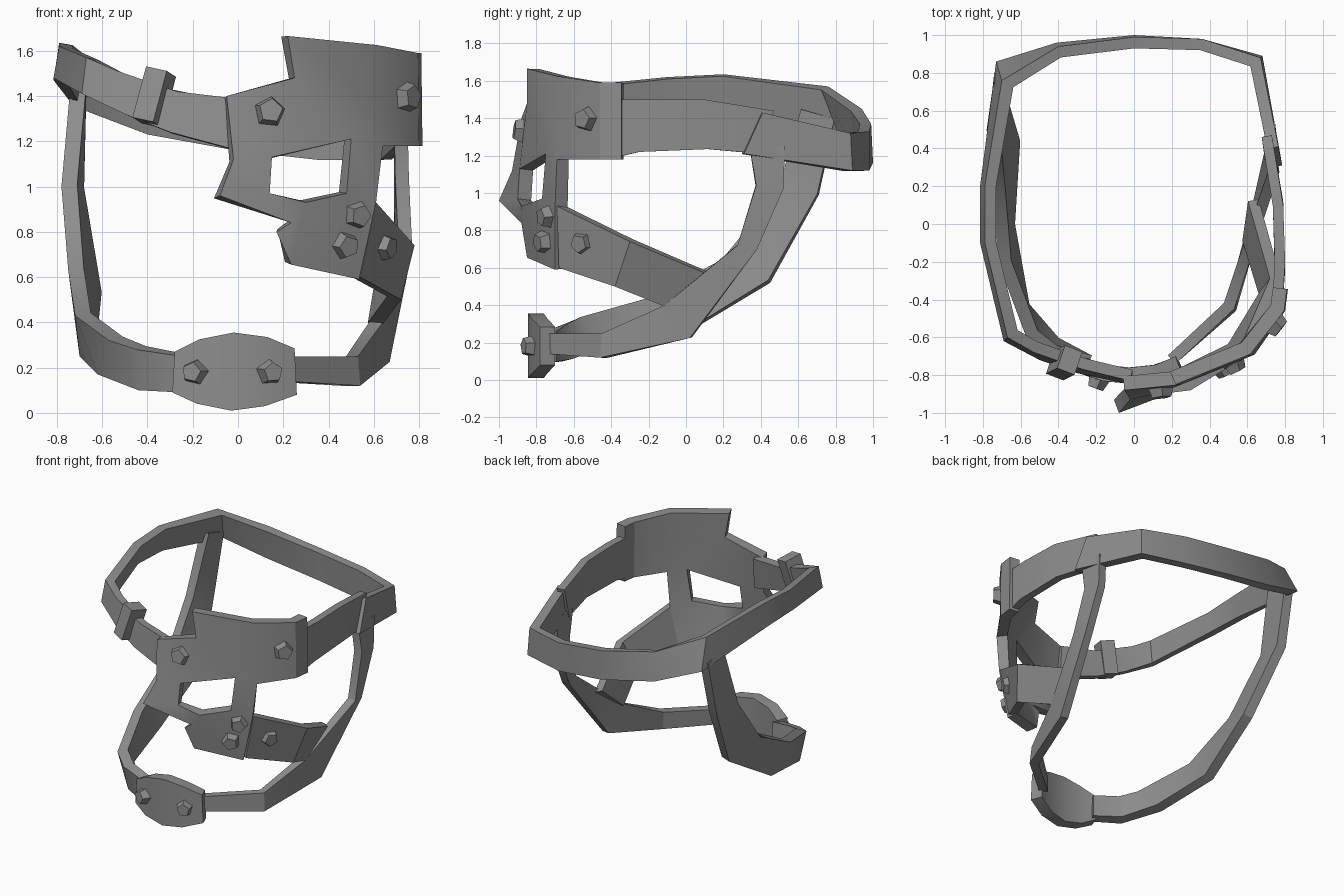
import bpy, bmesh, math
from mathutils import Vector
from mathutils.bvhtree import BVHTree

if "Cube" in bpy.data.objects:
    bpy.data.objects.remove(bpy.data.objects["Cube"])

gray = bpy.data.materials.new("dull_gray")
gray.diffuse_color = (0.27, 0.27, 0.27, 1)
gray.use_nodes = True
gray.node_tree.nodes["Principled BSDF"].inputs["Base Color"].default_value = gray.diffuse_color


def finish(name, bm):
    me = bpy.data.meshes.new(name)
    bm.to_mesh(me)
    bm.free()
    ob = bpy.data.objects.new(name, me)
    bpy.context.collection.objects.link(ob)
    me.materials.append(gray)
    bpy.ops.object.select_all(action='DESELECT')
    ob.select_set(True)
    bpy.context.view_layer.objects.active = ob
    return ob


def shell(name, verts, faces, thick):
    """Outer surface, turned away from the middle and thickened inward."""
    bm = bmesh.new()
    vs = [bm.verts.new(v) for v in verts]
    for f in faces:
        bm.faces.new([vs[i] for i in f])
    bmesh.ops.recalc_face_normals(bm, faces=bm.faces)
    out = 0
    for f in bm.faces:
        c = f.calc_center_median()
        out += f.normal.dot(Vector((c.x, c.y, 0))) * f.calc_area()
    if out < 0:
        bmesh.ops.reverse_faces(bm, faces=bm.faces)
    tree = BVHTree.FromBMesh(bm)
    ob = finish(name, bm)
    mod = ob.modifiers.new("thickness", 'SOLIDIFY')
    mod.thickness = thick
    mod.offset = -1
    mod.use_even_offset = True
    bpy.ops.object.modifier_apply(modifier=mod.name)
    bpy.ops.object.shade_smooth_by_angle(angle=math.radians(30))
    return tree


def band(name, pairs, thick):
    """Strap given by matching points on its two edges."""
    verts = [p for pair in pairs for p in pair]
    faces = [(2*i, 2*i+1, 2*i+3, 2*i+2) for i in range(len(pairs) - 1)]
    return shell(name, verts, faces, thick)


def rivet(name, tree, x, z, r, turn):
    """Five-sided stud sitting on a surface."""
    hit, n, _, _ = tree.ray_cast(Vector((x, -3, z)), Vector((0, 1, 0)))
    if hit is None:
        return
    if n.y > 0:
        n = -n
    bm = bmesh.new()
    bmesh.ops.create_cone(bm, cap_ends=True, segments=5, radius1=r, radius2=r * 0.72, depth=0.065)
    bmesh.ops.rotate(bm, verts=bm.verts, matrix=Vector((0, 0, 1)).rotation_difference(n).to_matrix()
                     @ Vector((1, 0, 0)).rotation_difference(Vector((math.cos(turn), math.sin(turn), 0))).to_matrix())
    bmesh.ops.translate(bm, verts=bm.verts, vec=hit + n * 0.015)
    finish(name, bm)


# head strap: front left, around the back, to the right overlap
band("head_strap", [
    ((-.02, -.83, 1.39), (-.02, -.85, 1.165)),
    ((-.27, -.77, 1.42), (-.30, -.79, 1.24)),
    ((-.53, -.68, 1.51), (-.50, -.72, 1.32)),
    ((-.67, -.60, 1.57), (-.69, -.62, 1.41)),
    ((-.79, -.10, 1.62), (-.815, -.10, 1.48)),
    ((-.79, .20, 1.635), (-.815, .20, 1.47)),
    ((-.70, .76, 1.57), (-.73, .86, 1.36)),
    ((-.40, .94, 1.45), (-.41, .96, 1.24)),
    ((0, .99, 1.37), (0, 1.0, 1.16)),
    ((.36, .98, 1.33), (.36, .98, 1.12)),
    ((.67, .88, 1.32), (.68, .89, 1.12)),
    ((.765, .41, 1.43), (.785, .31, 1.21))], .06)

# side strap from the overlap to the mask
band("side_strap", [
    ((.73, .47, 1.44), (.74, .40, 1.21)),
    ((.79, .10, 1.50), (.79, .12, 1.235)),
    ((.80, -.20, 1.50), (.80, -.25, 1.22)),
    ((.79, -.38, 1.50), (.79, -.38, 1.19))], .055)

# chin straps
band("left_chin_strap", [
    ((-.74, .62, 1.45), (-.74, .80, 1.40)),
    ((-.78, .50, 1.0), (-.75, .71, .99)),
    ((-.75, .20, .63), (-.67, .45, .52)),
    ((-.72, -.20, .43), (-.70, 0, .25)),
    ((-.57, -.60, .32), (-.62, -.45, .17)),
    ((-.45, -.70, .28), (-.44, -.66, .10)),
    ((-.25, -.76, .25), (-.25, -.76, .09))], .07)
band("right_chin_strap", [
    ((.75, .34, 1.25), (.75, .53, 1.25)),
    ((.755, .375, 1.04), (.75, .52, 1.02)),
    ((.77, .275, .72), (.75, .38, .70)),
    ((.64, -.115, .40), (.67, .02, .225)),
    ((.53, -.45, .25), (.54, -.46, .12)),
    ((.22, -.74, .25), (.22, -.74, .14))], .06)

# cheek strap from the lower mask to the right chin strap
band("cheek_strap", [
    ((.61, -.69, .93), (.54, -.68, .60)),
    ((.78, -.30, .74), (.72, -.38, .50)),
    ((.66, .13, .56), (.63, -.08, .38))], .06)

# half face mask with an eye opening
V = {
    'P1': (.22, -.85, 1.665), 'P2': (.615, -.69, 1.625), 'P3': (.795, -.46, 1.59),
    'P4': (.81, -.345, 1.59), 'N0': (-.05, -.88, 1.40), 'M1': (.25, -.85, 1.48),
    'M2': (.60, -.70, 1.38), 'N3': (-.02, -.93, 1.12), 'E1': (.15, -.89, 1.13),
    'E2': (.50, -.75, 1.21), 'C1': (.64, -.69, 1.18), 'C2': (.80, -.46, 1.18),
    'C3': (.815, -.345, 1.18), 'T': (-.08, -1.0, .96), 'E3': (.14, -.90, .97),
    'Eb': (.30, -.88, .93), 'E4': (.48, -.77, .97), 'C4': (.61, -.70, .93),
    'L1': (.235, -.88, .84), 'L2': (.17, -.87, .80), 'L3': (.235, -.85, .655),
    'L4': (.535, -.70, .59)}
F = ["N0 M1 E1 N3", "P1 P2 M2 M1", "P2 P3 C2 C1 M2", "P3 P4 C3 C2", "M1 M2 E2 E1",
     "M2 C1 E2", "E2 C1 C4 E4", "N3 E1 E3 T", "T E3 L1", "E3 Eb L1", "Eb E4 L4 L3",
     "L1 Eb L3", "L1 L3 L2", "E4 C4 L4"]
keys = list(V)
mask = shell("mask", list(V.values()), [[keys.index(k) for k in f.split()] for f in F], .075)

# chin plate
top = [(-.28, .27), (-.17, .325), (-.02, .355), (.13, .335), (.25, .285)]
low = [(-.29, .09), (-.18, .04), (-.03, .01), (.12, .03), (.26, .08)]
depth = [-.79, -.83, -.845, -.83, -.78]
chin = band("chin_plate", [((a[0], y, a[1]), (b[0], y, b[1]))
                           for a, b, y in zip(top, low, depth)], .085)

# buckle wrapped around the head strap
bm = bmesh.new()
bmesh.ops.create_cube(bm, size=1)
side = Vector((.93, -.36, -.2)).normalized()
up = Vector((.30, .12, 1))
up = (up - side * up.dot(side)).normalized()
back = up.cross(side)
for v in bm.verts:
    c = v.co.copy()
    v.co = Vector((-.37, -.735, 1.395)) + side * c.x * .10 + up * c.z * .235 + back * c.y * .13
bmesh.ops.recalc_face_normals(bm, faces=bm.faces)
finish("buckle", bm)

# rivets
for i, (x, z, r) in enumerate([(.14, 1.33, .075), (.74, 1.395, .075), (.525, .875, .068),
                               (.47, .74, .068), (.64, .735, .068)]):
    rivet(f"mask_rivet_{i + 1}", mask, x, z, r, i * .7)
hole = BVHTree.FromPolygons([(.61, -.69, .93), (.54, -.68, .60), (.72, -.38, .50), (.78, -.30, .74)],
                            [(0, 1, 2, 3)])
rivet("cheek_rivet", hole, .64, .735, .068, .3)
for s, x in (("left", -.19), ("right", .14)):
    rivet(f"{s}_chin_rivet", chin, x, .18, .062, x * 3)
